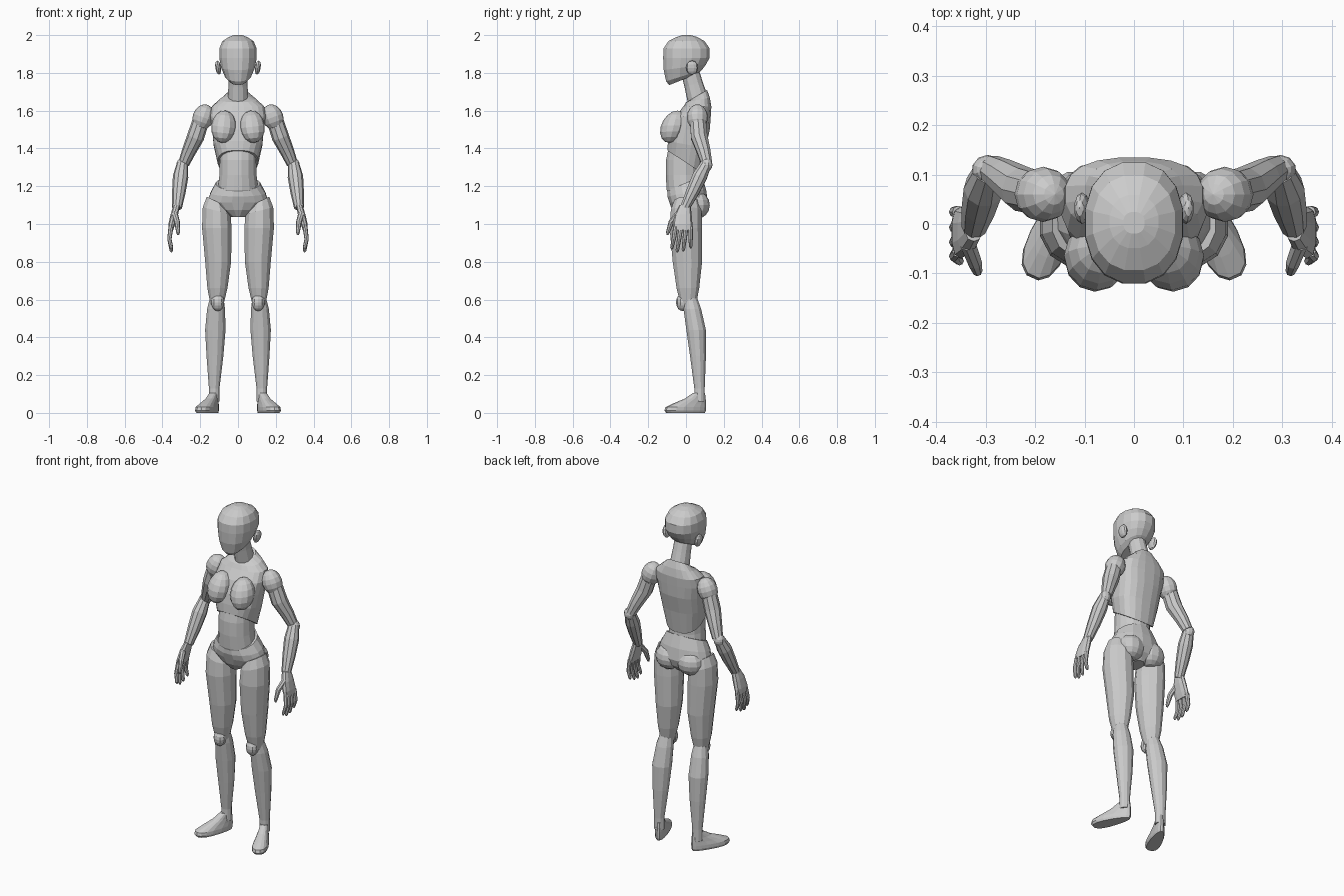
import bpy, bmesh, math
from mathutils import Vector, Matrix


def finish(bm, name, mirror, warp=None):
    if warp:
        for v in bm.verts:
            v.co = warp(v.co)
    bmesh.ops.recalc_face_normals(bm, faces=bm.faces)
    me = bpy.data.meshes.new(name)
    bm.to_mesh(me)
    bm.free()
    ob = bpy.data.objects.new(name, me)
    bpy.context.collection.objects.link(ob)
    if mirror:
        m = ob.modifiers.new("mirror", "MIRROR")
        m.use_mirror_merge = False
    return ob


def skin(bm, rings):
    rings = [[bm.verts.new(p) for p in r] for r in rings]
    for a, b in zip(rings, rings[1:]):
        for i in range(len(a)):
            j = (i + 1) % len(a)
            bm.faces.new((a[i], a[j], b[j], b[i]))
    bm.faces.new(rings[0])
    bm.faces.new(rings[-1])


def loft(name, rows, n=12, mirror=False, e=1.0, warp=None):
    """Level rings: z, centre x, front y, back y, half width, [front lift, outer lift]."""
    def pw(t):
        return math.copysign(abs(t) ** e, t)
    rings = []
    for row in rows:
        z, cx, yf, yb, rx, tilt, tx = (list(row) + [0, 0])[:7]
        ring = []
        for i in range(n):
            a = math.tau * (i + 0.5) / n
            c, s = pw(math.cos(a)), pw(math.sin(a))
            ring.append((cx + rx * c, (yf + yb) / 2 + (yb - yf) / 2 * s,
                         z - tilt * s + tx * c))
        rings.append(ring)
    bm = bmesh.new()
    skin(bm, rings)
    return finish(bm, name, mirror, warp)


def limb(name, pts, n=10, mirror=True):
    """Round tube through x, y, z, radius points."""
    P = [Vector(p[:3]) for p in pts]
    rings = []
    for i, p in enumerate(pts):
        d = (P[min(i + 1, len(P) - 1)] - P[max(i - 1, 0)]).normalized()
        u = d.cross(Vector((0, 1, 0))).normalized()
        w = d.cross(u)
        rings.append([P[i] + p[3] * (u * math.cos(math.tau * k / n) + w * math.sin(math.tau * k / n))
                      for k in range(n)])
    bm = bmesh.new()
    skin(bm, rings)
    return finish(bm, name, mirror)


def ball(name, c, r, tilt=0, warp=None, seg=12, rows=8):
    bm = bmesh.new()
    bmesh.ops.create_uvsphere(bm, u_segments=seg, v_segments=rows, radius=1)
    bm.transform(Matrix.Translation(c) @ Matrix.Rotation(tilt, 4, 'Y') @ Matrix.Diagonal((*r, 1)))
    return finish(bm, name, True, warp)


# head, ears and neck
loft("head", [(1.765, 0, -.09, .06, .045, -.03), (1.785, 0, -.107, .085, .07, -.03),
              (1.83, 0, -.12, .108, .091, -.015), (1.88, 0, -.123, .127, .101),
              (1.93, 0, -.121, .127, .1), (1.968, 0, -.095, .1, .084),
              (1.99, 0, -.05, .06, .05), (2.0, 0, -.02, .025, .022)], 16, e=.9)
ball("ear", (.105, .032, 1.828), (.016, .032, .038), .15, seg=10, rows=6)
limb("neck", [(0, .02, 1.81, .048), (0, .04, 1.74, .05), (0, .065, 1.65, .056)], 12, False)

# torso
loft("chest", [(1.33, 0, -.1, .085, .108, .06), (1.42, 0, -.096, .105, .13, .02),
               (1.5, 0, -.085, .127, .138), (1.57, 0, -.055, .132, .148),
               (1.622, 0, -.015, .135, .14), (1.657, 0, 0, .127, .1, -.012),
               (1.682, 0, .018, .112, .06, -.028)], 20, e=.8)
ball("breast", (.076, -.066, 1.515), (.066, .068, .086), -.12,
     lambda p: Vector((p.x, p.y + .25 * (p.z - 1.515), p.z)))
loft("abdomen", [(1.42, 0, -.09, .07, .1), (1.34, 0, -.107, .076, .098), (1.26, 0, -.109, .08, .1),
                 (1.18, 0, -.104, .09, .11), (1.12, 0, -.08, .08, .08)], 16)
loft("pelvis", [(1.215, 0, -.1, .085, .118, -.04), (1.165, 0, -.1, .108, .148, -.02),
                (1.115, 0, -.09, .118, .165), (1.075, 0, -.076, .105, .11),
                (1.037, 0, -.05, .07, .04)], 16)
ball("buttock", (.07, .06, 1.1), (.078, .066, .072))

# legs
loft("thigh", [(1.12, .115, -.065, .07, .052, 0, .025), (1.07, .113, -.083, .085, .076, 0, .02),
               (.98, .112, -.09, .088, .081), (.8, .105, -.073, .088, .071),
               (.66, .109, -.052, .072, .055), (.575, .111, -.03, .055, .036)], 12, True)
ball("knee", (.107, -.018, .585), (.036, .035, .046), seg=10)
loft("calf", [(.615, .112, -.018, .058, .036), (.55, .116, -.015, .082, .049),
              (.44, .12, 0, .107, .056), (.3, .122, .02, .107, .046),
              (.13, .126, .043, .1, .029), (.06, .126, .043, .1, .03)], 12, True)


def place_foot(p):
    # narrow heel, broad ball, toes turned outwards
    q = Vector((p.x * (.85 - 2.2 * (p.y + .082)), p.y, p.z))
    return Matrix.Rotation(math.radians(24), 3, 'Z') @ q + Vector((.125, .072, 0))


loft("foot", [(0, 0, -.19, .03, .042), (.012, 0, -.2, .035, .047), (.03, 0, -.195, .036, .046),
              (.05, 0, -.15, .036, .04), (.075, 0, -.085, .034, .034),
              (.105, 0, -.036, .03, .031)], 16, True, .85, place_foot)

# arms
ball("shoulder", (.184, .06, 1.565), (.056, .056, .07), -.35)
limb("upper_arm", [(.192, .062, 1.56, .044), (.225, .07, 1.46, .046), (.262, .095, 1.38, .037),
                   (.287, .11, 1.32, .03)])
ball("elbow", (.296, .11, 1.313), (.032, .03, .035), seg=10)
limb("forearm", [(.294, .108, 1.32, .03), (.304, .072, 1.25, .041), (.313, .035, 1.17, .036),
                 (.323, -.006, 1.085, .026)])

# hands
loft("palm", [(1.1, .324, -.035, .024, .018), (1.05, .337, -.06, .03, .021),
              (1.0, .35, -.07, .034, .019), (.968, .356, -.067, .033, .014)], 10, True, .8)
for i, (y0, y1, z) in enumerate([(-.055, -.075, .865), (-.027, -.046, .85),
                                 (0, -.014, .855), (.024, .025, .872)]):
    limb(f"finger_{i + 1}", [(.355, y0, .985, .013), (.363, (y0 + y1) / 2, .92, .0115),
                             (.353, y1, z + .01, .009), (.351, y1, z, .004)], 8)
limb("thumb", [(.336, -.04, 1.055, .017), (.322, -.078, 1.01, .015),
               (.317, -.096, .955, .01), (.317, -.098, .942, .005)], 8)
